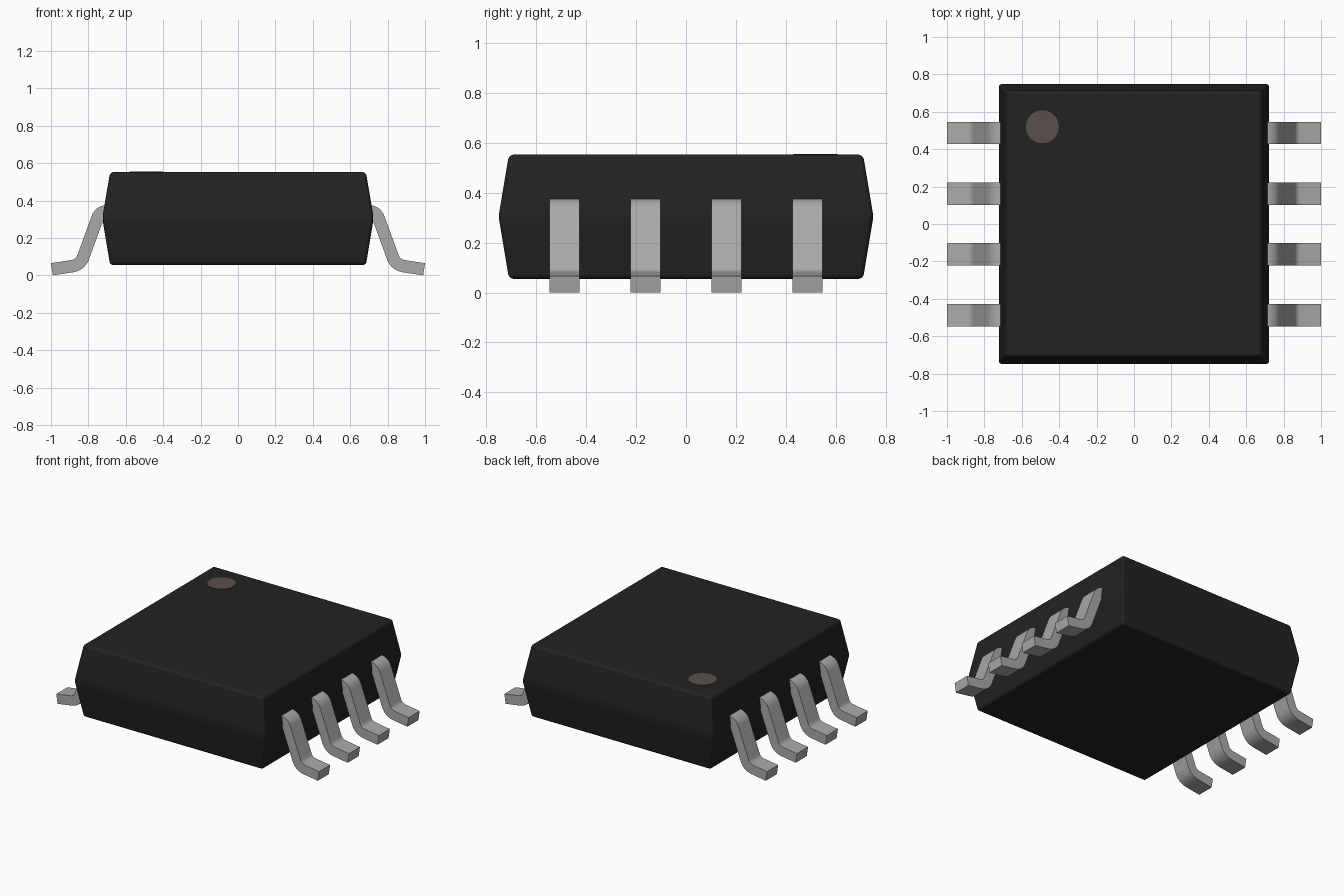
import bpy, bmesh, math
from mathutils import Vector

if "Cube" in bpy.data.objects:
    bpy.data.objects.remove(bpy.data.objects["Cube"])


def material(name, rgb):
    m = bpy.data.materials.new(name)
    m.diffuse_color = (*rgb, 1)
    m.use_nodes = True
    m.node_tree.nodes["Principled BSDF"].inputs["Base Color"].default_value = m.diffuse_color
    return m


BLACK = material("black plastic", (0.016, 0.016, 0.016))
METAL = material("grey metal", (0.40, 0.40, 0.40))
BROWN = material("brown mark", (0.105, 0.08, 0.067))


def finish(bm, name, mat):
    bmesh.ops.recalc_face_normals(bm, faces=bm.faces)
    mesh = bpy.data.meshes.new(name)
    bm.to_mesh(mesh)
    bm.free()
    mesh.materials.append(mat)
    ob = bpy.data.objects.new(name, mesh)
    bpy.context.collection.objects.link(ob)
    return ob


def smooth(ob, degrees):
    bpy.ops.object.select_all(action='DESELECT')
    ob.select_set(True)
    bpy.context.view_layer.objects.active = ob
    bpy.ops.object.shade_smooth_by_angle(angle=math.radians(degrees))


# Package body: rectangular rings tapering away from a soft waist
bm = bmesh.new()
rings = []
for z, inset in ((0.055, 0.04), (0.265, 0.005), (0.29, 0.001),
                 (0.32, 0.001), (0.345, 0.005), (0.553, 0.04)):
    x, y = 0.724 - inset, 0.75 - inset
    rings.append([bm.verts.new((sx * x, sy * y, z))
                  for sx, sy in ((-1, -1), (1, -1), (1, 1), (-1, 1))])
for a, b in zip(rings, rings[1:]):
    for i in range(4):
        j = (i + 1) % 4
        bm.faces.new((a[i], a[j], b[j], b[i]))
bm.faces.new(rings[0])
bm.faces.new(rings[-1])
body = finish(bm, "package_body", BLACK)
bevel = body.modifiers.new("rounded edges", 'BEVEL')
bevel.width = 0.018
bevel.segments = 3
bevel.limit_method = 'ANGLE'
bevel.angle_limit = math.radians(40)
bevel.harden_normals = True
smooth(body, 40)


# Lead centre line in x and z, with rounded bends
def fillet(prev, corner, nxt, reach, steps=8):
    p, q = (corner + (v - corner).normalized() * reach for v in (prev, nxt))
    return [p.lerp(corner, t).lerp(corner.lerp(q, t), t)
            for t in (k / steps for k in range(steps + 1))]


P = [Vector(c) for c in ((0.64, 0.343), (0.738, 0.343), (0.843, 0.056), (0.995, 0.033))]
path = [P[0], *fillet(P[0], P[1], P[2], 0.04), *fillet(P[1], P[2], P[3], 0.045), P[3]]
HALF = 0.033
upper, lower = [], []
for i, p in enumerate(path):
    d = (path[min(i + 1, len(path) - 1)] - path[max(i - 1, 0)]).normalized()
    if i == 1:
        d = Vector((1, 0))
    if i == len(path) - 2:
        d = (P[3] - P[2]).normalized()
    n = Vector((-d.y, d.x)) * HALF
    upper.append(p + n)
    lower.append(p - n)


# Leads: bent strip swept across its width, four on each side
def lead(name, side, yc, width=0.12):
    bm = bmesh.new()
    rows = []
    for u, l in zip(upper, lower):
        rows.append([bm.verts.new((side * c.x, yc + s * width / 2, c.y))
                     for c, s in ((u, -1), (u, 1), (l, 1), (l, -1))])
    for a, b in zip(rows, rows[1:]):
        for i in range(4):
            j = (i + 1) % 4
            bm.faces.new((a[i], a[j], b[j], b[i]))
    bm.faces.new(rows[0])
    bm.faces.new(rows[-1])
    smooth(finish(bm, name, METAL), 30)


for side, label in ((-1, "left"), (1, "right")):
    for k in range(4):
        lead(f"{label}_lead_{k + 1}", side, -0.487 + k * 0.3245)

# Orientation dot: thin disc on the top face
bm = bmesh.new()
bmesh.ops.create_cone(bm, cap_ends=True, segments=40, radius1=0.088,
                      radius2=0.088, depth=0.005)
bmesh.ops.translate(bm, verts=bm.verts, vec=(-0.49, 0.52, 0.5535))
finish(bm, "orientation_dot", BROWN)
